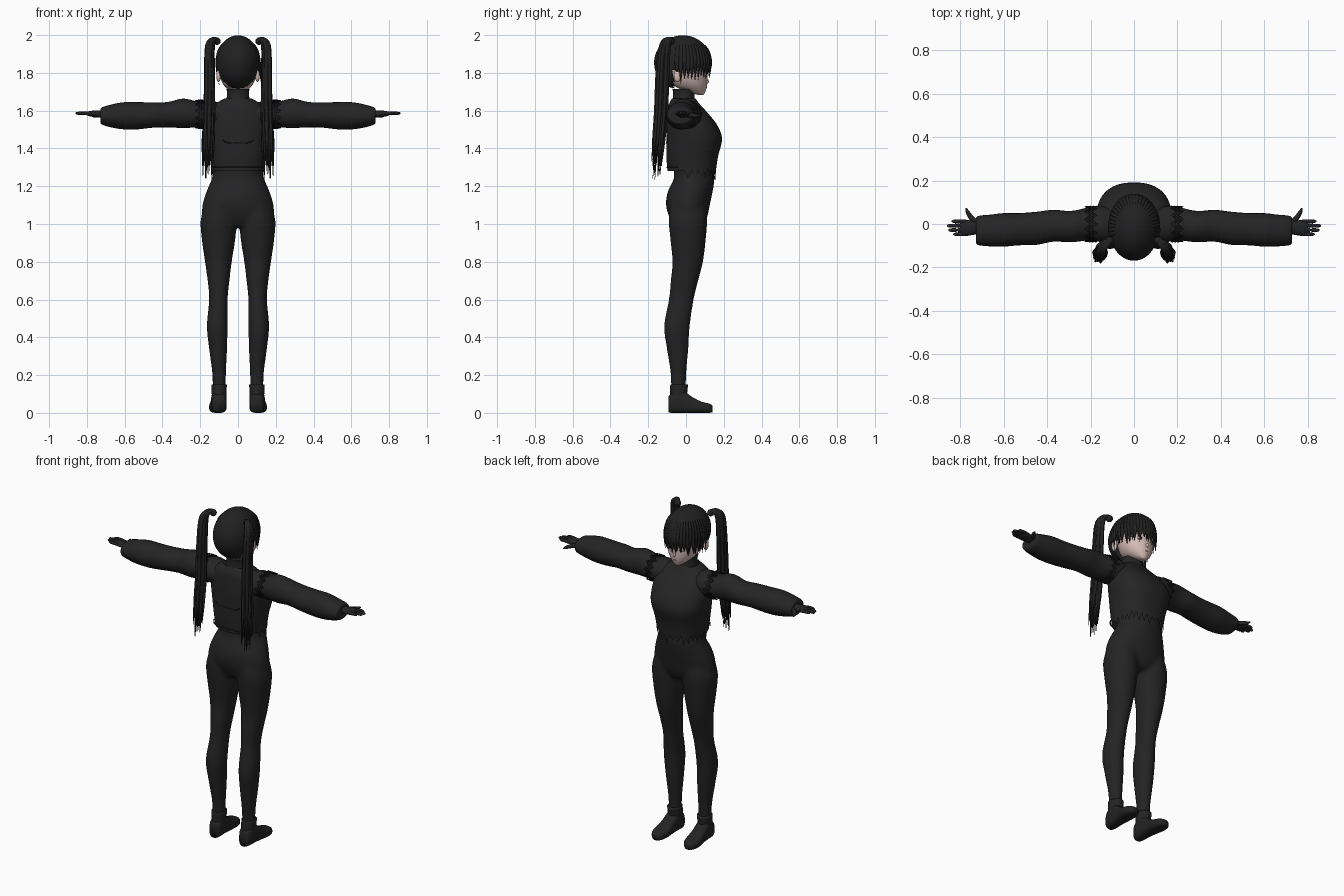
import bpy, bmesh, math, random
from mathutils import Vector

random.seed(4)
if "Cube" in bpy.data.objects:
    bpy.data.objects.remove(bpy.data.objects["Cube"])


def material(name, rgb):
    m = bpy.data.materials.new(name)
    m.use_nodes = True
    m.diffuse_color = (*rgb, 1)
    m.node_tree.nodes["Principled BSDF"].inputs["Base Color"].default_value = (*rgb, 1)
    return m


SUIT = material("suit black", (.017, .017, .017))
JACKET = material("jacket black", (.018, .018, .018))
HAIR = material("hair black", (.015, .015, .015))
SKIN = material("pale skin", (.68, .51, .47))
EYE = material("eye grey", (.45, .45, .45))
LIP = material("lip pink", (.4, .2, .19))


def smooth_rows(rows, steps):
    """Catmull-Rom interpolation of number rows."""
    out = []
    for i in range(len(rows) - 1):
        a, b, c, d = (rows[max(0, min(len(rows) - 1, i + k))] for k in (-1, 0, 1, 2))
        for s in range(steps):
            t = s / steps
            out.append([q + .5 * t * (r - p + t * (2*p - 5*q + 4*r - e + t * (3*(q - r) + e - p)))
                        for p, q, r, e in zip(a, b, c, d)])
    return out + [list(rows[-1])]


def skin_rings(bm, rings, caps=True):
    loops = [[bm.verts.new(p) for p in ring] for ring in rings]
    for a, b in zip(loops, loops[1:]):
        for i in range(len(a)):
            j = (i + 1) % len(a)
            bm.faces.new((a[i], a[j], b[j], b[i]))
    if caps:
        bm.faces.new(loops[0][::-1])
        bm.faces.new(loops[-1])
    return loops


def loft(bm, axis, rows, sides=28, steps=4, power=1.0, caps=True):
    """Rows: position on axis, two centres, two radii."""
    rings = []
    for pos, c1, c2, r1, r2 in smooth_rows(rows, steps):
        ring = []
        for k in range(sides):
            a = math.tau * k / sides
            c, s = math.cos(a), math.sin(a)
            p = [c1 + r1 * math.copysign(abs(c) ** power, c),
                 c2 + r2 * math.copysign(abs(s) ** power, s)]
            p.insert("xyz".index(axis), pos)
            ring.append(p)
        rings.append(ring)
    return skin_rings(bm, rings, caps)


def tube(bm, rows, sides=6, steps=4, flat=1.0):
    """Rows: x, y, z, radius; flat squashes the tube radially about the body axis."""
    rows = smooth_rows(rows, steps)
    pts = [Vector(r[:3]) for r in rows]
    rings = []
    for i, p in enumerate(pts):
        t = (pts[min(i + 1, len(pts) - 1)] - pts[max(i - 1, 0)]).normalized()
        out = Vector((p.x, p.y + .02, 0)).normalized()
        u = t.cross(out).normalized()
        v = t.cross(u)
        r = max(rows[i][3], .0008)
        rings.append([p + u * r * math.cos(math.tau * k / sides)
                      + v * r * flat * math.sin(math.tau * k / sides) for k in range(sides)])
    skin_rings(bm, rings)


def ball(bm, centre, size, segments=16):
    made = bmesh.ops.create_uvsphere(bm, u_segments=segments * 2, v_segments=segments, radius=1)
    for v in made["verts"]:
        v.co = Vector(centre) + Vector(a * b for a, b in zip(v.co, size))


def finish(name, bm, mat, mirror=False):
    bmesh.ops.recalc_face_normals(bm, faces=bm.faces)
    mesh = bpy.data.meshes.new(name)
    bm.to_mesh(mesh)
    bm.free()
    mesh.materials.append(mat)
    ob = bpy.data.objects.new(name, mesh)
    bpy.context.collection.objects.link(ob)
    for p in mesh.polygons:
        p.use_smooth = True
    if mirror:
        ob.modifiers.new("both sides", "MIRROR")
    return ob


# Legs and hips, fused into one smooth suit
bm = bmesh.new()
for side in (1, -1):
    loft(bm, "z", [(z, side * x, y, rx, ry) for z, x, y, rx, ry in (
        (.06, .1, -.04, .034, .04), (.2, .1, -.04, .036, .041), (.33, .105, -.044, .047, .056),
        (.46, .11, -.048, .055, .068), (.6, .104, -.025, .049, .066), (.7, .103, -.008, .058, .073),
        (.8, .104, .009, .071, .081), (.92, .103, .011, .089, .094), (1.02, .102, .01, .096, .102),
        (1.1, .09, .01, .085, .095))])
loft(bm, "z", [(.985, 0, .01, .1, .07), (1.03, 0, .012, .185, .098), (1.1, 0, .01, .188, .116),
               (1.17, 0, .022, .168, .119), (1.24, 0, .043, .139, .108), (1.3, 0, .04, .128, .105),
               (1.37, 0, .04, .128, .1)])
hips = finish("leg_suit", bm, SUIT)
remesh = hips.modifiers.new("fuse", "REMESH")
remesh.mode, remesh.voxel_size, remesh.use_smooth_shade = "VOXEL", .011, True
soft = hips.modifiers.new("soften", "SMOOTH")
soft.factor, soft.iterations = .5, 4

# Ankle boots
bm = bmesh.new()
loft(bm, "y", [(-.092, .1, .045, .028, .043), (-.07, .1, .055, .038, .055), (-.02, .102, .06, .04, .06),
               (.03, .104, .043, .042, .043), (.08, .107, .03, .046, .03), (.12, .108, .025, .038, .025),
               (.14, .108, .021, .02, .018)], power=.7)
loft(bm, "z", [(.05, .1, -.04, .038, .045), (.1, .1, -.04, .039, .046), (.15, .1, -.036, .041, .047)])
finish("boots", bm, SUIT, True)

# Cropped jacket body with a torn front hem
bm = bmesh.new()
hem = loft(bm, "z", [(1.28, 0, .03, .14, .128), (1.36, 0, .033, .151, .137), (1.45, 0, .044, .168, .147),
                     (1.52, 0, .032, .172, .135), (1.58, 0, .012, .165, .11), (1.63, 0, -.008, .13, .084),
                     (1.665, 0, -.012, .07, .062)], sides=56, power=.85, caps=False)[0]
for i, v in enumerate(hem):
    if v.co.y > 0:
        v.co.z += random.uniform(-.055, -.02) if i % 2 else random.uniform(0, .015)
finish("jacket_body", bm, JACKET)

# Back panel seams and hem band
bm = bmesh.new()
tube(bm, [(-.13, -.045, 1.3, .004), (-.09, -.088, 1.3, .004), (0, -.1, 1.3, .004),
          (.09, -.088, 1.3, .004), (.13, -.045, 1.3, .004)])
tube(bm, [(-.08, -.099, 1.445, .003), (-.05, -.104, 1.43, .003),
          (.05, -.104, 1.43, .003), (.08, -.099, 1.445, .003)])
finish("back_seams", bm, JACKET)

# Puffy sleeves
bm = bmesh.new()
loft(bm, "x", [(.08, -.01, 1.58, .075, .06), (.15, 0, 1.58, .083, .072), (.21, 0, 1.58, .076, .068),
               (.29, -.012, 1.586, .072, .078), (.37, -.008, 1.579, .073, .067),
               (.45, -.02, 1.577, .076, .067), (.53, -.024, 1.573, .074, .072),
               (.6, -.027, 1.573, .077, .072), (.66, -.03, 1.572, .073, .063),
               (.72, -.03, 1.572, .066, .046), (.728, -.03, 1.573, .045, .03)])
for k in range(3):  # torn shoulder layer
    x = .185 + .014 * k
    ring = []
    for i in range(25):
        a = math.tau * i / 24
        ring.append((x + (.012 if i % 2 else -.012), .082 * math.cos(a), 1.581 + .075 * math.sin(a), .003))
    tube(bm, ring, sides=4, steps=1)
finish("sleeves", bm, JACKET, True)

# Gloved hands
bm = bmesh.new()
loft(bm, "x", [(.7, -.02, 1.58, .022, .018), (.74, -.018, 1.582, .032, .018),
               (.78, -.018, 1.584, .038, .015), (.8, -.018, 1.584, .034, .009)], sides=16)
for y, tip in ((.012, .84), (-.008, .86), (-.028, .854), (-.047, .832)):
    tube(bm, [(.775, y, 1.585, .009), (.81, y, 1.587, .0095), (tip - .01, y, 1.586, .008),
              (tip, y, 1.585, .003)], sides=8)
tube(bm, [(.725, .005, 1.578, .013), (.75, .03, 1.576, .012), (.766, .055, 1.573, .009),
          (.773, .074, 1.572, .003)], sides=8)
finish("hands", bm, SUIT, True)

# High collar
bm = bmesh.new()
loft(bm, "z", [(1.62, 0, -.012, .085, .075), (1.655, 0, -.012, .064, .06), (1.69, 0, -.012, .058, .056),
               (1.715, 0, -.014, .061, .058)])
finish("collar", bm, JACKET)

# Head, nose and ears
bm = bmesh.new()
loft(bm, "z", [(1.682, 0, .08, .012, .012), (1.695, 0, .062, .034, .038), (1.72, 0, .033, .063, .076),
               (1.75, 0, .02, .084, .093), (1.79, 0, .014, .097, .1), (1.85, 0, .008, .1, .107),
               (1.92, 0, -.005, .088, .095), (1.96, 0, -.01, .04, .05)])
ball(bm, (0, .111, 1.755), (.008, .011, .012), 8)
for side in (1, -1):
    ball(bm, (side * .103, -.045, 1.785), (.012, .02, .034), 8)
finish("head", bm, SKIN)

# Eyes and mouth
bm = bmesh.new()
ball(bm, (.042, .102, 1.79), (.019, .007, .011), 8)
finish("eyes", bm, EYE, True)
bm = bmesh.new()
ball(bm, (.041, .107, 1.79), (.008, .005, .011), 8)
finish("irises", bm, SUIT, True)
bm = bmesh.new()
ball(bm, (0, .107, 1.722), (.013, .004, .003), 8)
finish("mouth", bm, LIP)

# Hair cap, opened around the face
bm = bmesh.new()
ball(bm, (0, -.017, 1.854), (.116, .152, .145), 24)
bmesh.ops.delete(bm, geom=[v for v in bm.verts if v.co.z < 1.845 and v.co.y > -.055], context="VERTS")
finish("hair_cap", bm, HAIR)

# Fringe locks fanning from the crown
bm = bmesh.new()
for i in range(27):
    a = math.radians(-102 + 204 * i / 26)
    x, y = .114 * math.sin(a), .15 * math.cos(a)
    end = random.uniform(1.765, 1.805) - .035 * abs(math.sin(a)) ** 4
    lean = random.uniform(-.01, .01)
    tube(bm, [(x * .55, y * .55 - .017, 1.972, .006), (x * .87, y * .87 - .017, 1.928, .012),
              (x, y - .017, 1.865, .0145), (x + lean / 2, y * .98 - .017, 1.825, .011),
              (x * .97 + lean, y * .94 - .017, end, .001)], flat=.4)
finish("fringe", bm, HAIR)

# Twin tails made of many locks
bm = bmesh.new()
ball(bm, (.112, -.078, 1.968), (.02, .02, .02), 8)
for i in range(20):
    a = math.tau * i * .382
    r = math.sqrt((i + .5) / 20)
    dx, dy = r * math.cos(a), r * math.sin(a)
    end = random.uniform(1.23, 1.42)
    flare = random.uniform(.9, 1.4)
    tube(bm, [(.1, -.072, 1.958, .008), (.122 + .006 * dx, -.088 + .01 * dy, 1.98, .011),
              (.149 + .016 * dx, -.112 + .022 * dy, 1.945, .012),
              (.152 + .02 * dx, -.126 + .028 * dy, 1.8, .0115),
              (.153 + .024 * dx, -.133 + .03 * dy, 1.6, .0105),
              (.157 + .028 * dx * flare, -.145 + .03 * dy, 1.45, .008),
              (.16 + .03 * dx * flare, -.157 + .028 * dy, end, .001)])
finish("twin_tails", bm, HAIR, True)
